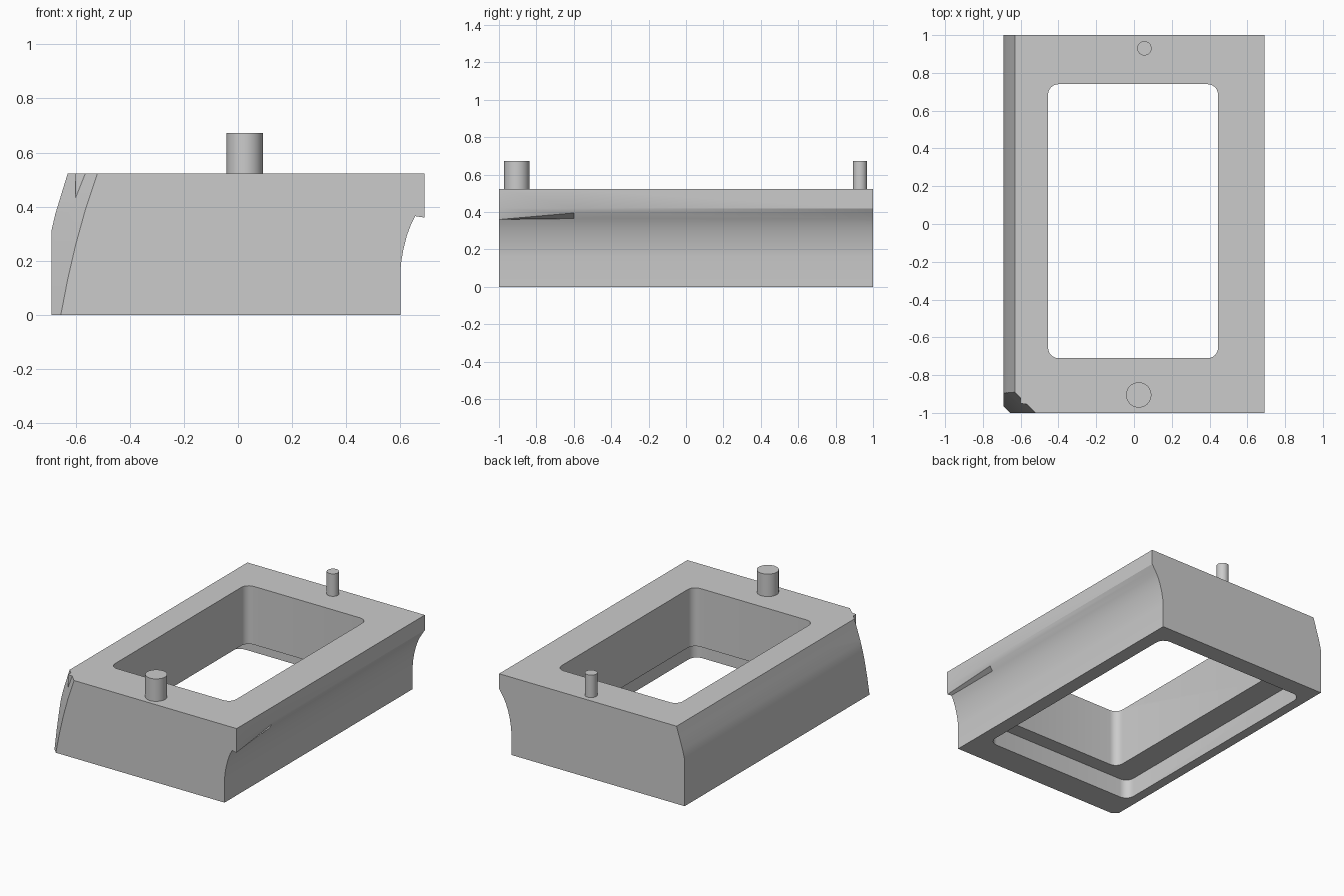
import bpy, bmesh, math

cube = bpy.data.objects.get("Cube")
if cube:
    bpy.data.objects.remove(cube, do_unlink=True)

grey = bpy.data.materials.new("plain grey")
grey.use_nodes = True
grey.diffuse_color = (0.6, 0.6, 0.6, 1)
grey.node_tree.nodes["Principled BSDF"].inputs["Base Color"].default_value = (0.6, 0.6, 0.6, 1)

TOP = 0.522


def loft(name, rings):
    """Closed solid skinned through equal-length rings of points."""
    bm = bmesh.new()
    vs = [[bm.verts.new(p) for p in ring] for ring in rings]
    n = len(vs[0])
    for a, b in zip(vs, vs[1:]):
        for i in range(n):
            j = (i + 1) % n
            bm.faces.new((a[i], a[j], b[j], b[i]))
    bm.faces.new(vs[0])
    bm.faces.new(vs[-1])
    bmesh.ops.recalc_face_normals(bm, faces=bm.faces)
    me = bpy.data.meshes.new(name)
    bm.to_mesh(me)
    bm.free()
    me.materials.append(grey)
    ob = bpy.data.objects.new(name, me)
    bpy.context.collection.objects.link(ob)
    return ob


def rounded(x0, x1, y0, y1, r, z):
    """Rounded rectangle ring at height z."""
    corners = [(x1 - r, y1 - r), (x0 + r, y1 - r), (x0 + r, y0 + r), (x1 - r, y0 + r)]
    return [(cx + r * math.cos(t), cy + r * math.sin(t), z)
            for k, (cx, cy) in enumerate(corners)
            for t in [math.radians(90 * k + 15 * s) for s in range(7)]]


def cut(target, cutter):
    mod = target.modifiers.new(cutter.name, 'BOOLEAN')
    mod.operation = 'DIFFERENCE'
    mod.solver = 'EXACT'
    mod.object = cutter
    bpy.ops.object.select_all(action='DESELECT')
    bpy.context.view_layer.objects.active = target
    target.select_set(True)
    bpy.ops.object.modifier_apply(modifier=mod.name)
    bpy.data.objects.remove(cutter, do_unlink=True)


def smooth(ob):
    bpy.ops.object.select_all(action='DESELECT')
    bpy.context.view_layer.objects.active = ob
    ob.select_set(True)
    bpy.ops.object.shade_smooth_by_angle(angle=math.radians(25))


# Body: bevelled on one side, lip over a cove on the other
def section(y, lip_x, lip_z):
    left = [(-0.69, 0), (-0.69, 0.31), (-0.675, 0.375), (-0.655, 0.44), (-0.63, TOP)]
    lip = [(0.69, TOP), (0.69, 0.42), (lip_x, lip_z)]
    cove = [(0.655, 0.365), (0.64, 0.335), (0.625, 0.295), (0.612, 0.245),
            (0.604, 0.2), (0.6, 0.16), (0.6, 0)]
    return [(x, y, z) for x, z in left + lip + cove]


body = loft("frame_body", [section(-1, 0.689, 0.36), section(-0.6, 0.674, 0.395),
                           section(1, 0.674, 0.395)])

# Opening and the wider recess beneath it
cut(body, loft("opening", [rounded(-0.455, 0.445, -0.71, 0.74, 0.055, z) for z in (-0.1, 0.7)]))
cut(body, loft("recess", [rounded(-0.625, 0.505, -0.81, 0.88, 0.06, z) for z in (-0.1, 0.13)]))

# Slanted front corner chamfer
chamfer = [(-0.05, -0.665), (0, -0.655), (0.13, -0.63), (0.26, -0.6),
           (0.39, -0.564), (TOP, -0.52), (0.6, -0.492)]
cut(body, loft("chamfer", [[(x + 0.1, -1.1, z), (-0.8, x - 0.2, z), (-0.8, -1.1, z)]
                           for z, x in chamfer]))
smooth(body)

# Small leftover spur on the chamfer
loft("corner_spur", [[(-0.601, -0.949, 0.42), (-0.599, -0.949, 0.42), (-0.6, -0.947, 0.42)],
                     [(-0.6, -0.95, TOP), (-0.565, -0.955, TOP), (-0.6, -0.92, TOP)]])

# Locating pegs
for name, x, y, r in (("front_peg", 0.025, -0.905, 0.067), ("back_peg", 0.055, 0.93, 0.038)):
    peg = loft(name, [[(x + r * math.cos(a), y + r * math.sin(a), z)
                       for a in [math.tau * k / 40 for k in range(40)]]
                      for z in (TOP - 0.02, 0.673)])
    smooth(peg)
